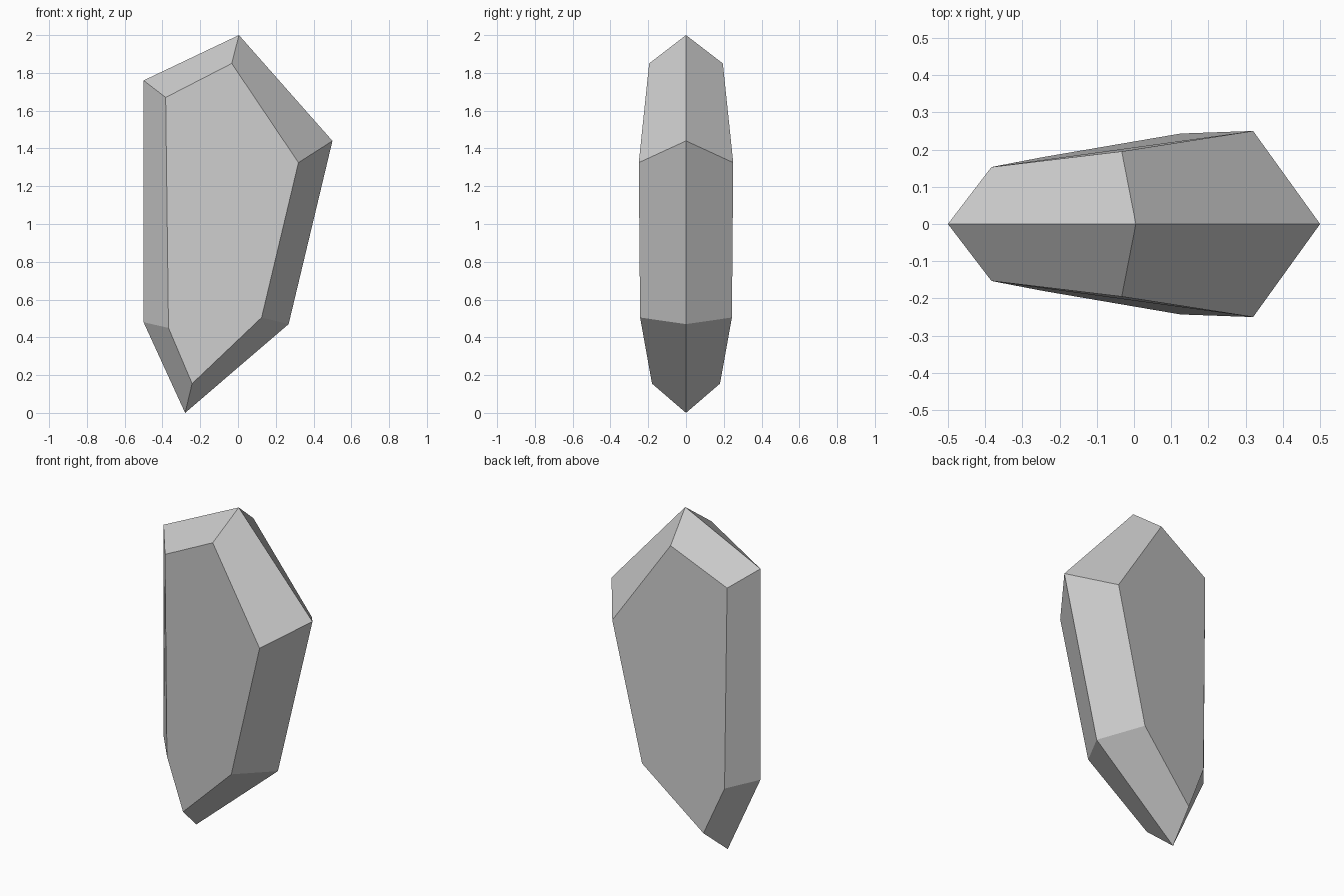
import bpy
import bmesh

if "Cube" in bpy.data.objects:
    bpy.data.objects.remove(bpy.data.objects["Cube"])

# Widest outline on the centre plane (x, z), clockwise from the tip
RIM = [(0.005, 2.0), (0.5, 1.44), (0.268, 0.47),
       (-0.28, 0.0), (-0.5, 0.48), (-0.5, 1.76)]
# Matching corners of the front facet (x, depth, z)
FACET = [(-0.033, 0.195, 1.85), (0.32, 0.25, 1.325), (0.125, 0.243, 0.505),
         (-0.243, 0.18, 0.155), (-0.368, 0.156, 0.45), (-0.383, 0.153, 1.67)]

bm = bmesh.new()
rim = [bm.verts.new((x, 0, z)) for x, z in RIM]

# Front and back halves share the rim, each with bevel facets and a flat face
for side in (-1, 1):
    facet = [bm.verts.new((x, side * y, z)) for x, y, z in FACET]
    bm.faces.new(facet)
    for i in range(len(rim)):
        j = (i + 1) % len(rim)
        bm.faces.new((rim[i], rim[j], facet[j], facet[i]))

bmesh.ops.recalc_face_normals(bm, faces=bm.faces[:])
mesh = bpy.data.meshes.new("crystal_shard")
bm.to_mesh(mesh)
bm.free()
shard = bpy.data.objects.new("crystal_shard", mesh)
bpy.context.collection.objects.link(shard)
